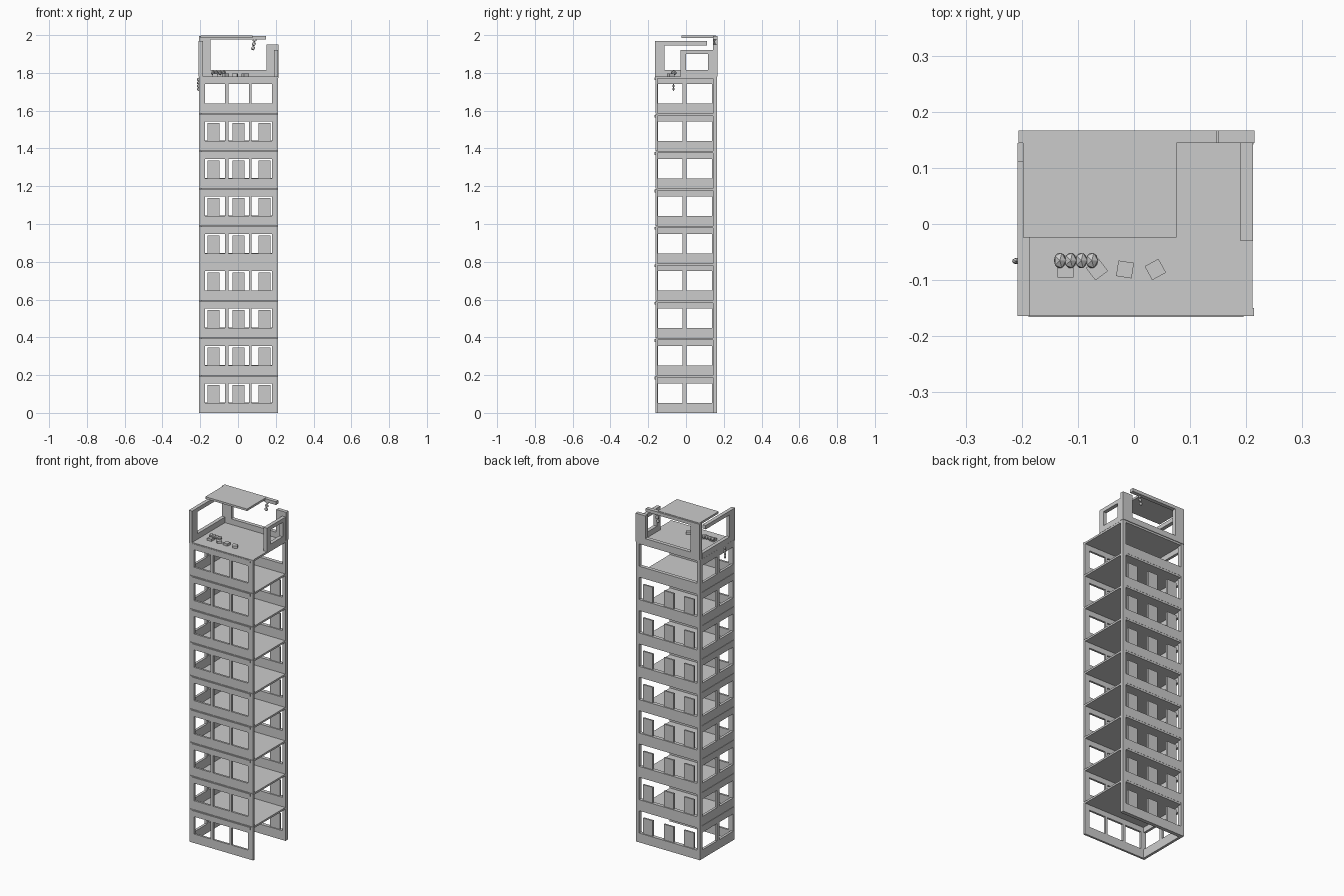
import bpy, bmesh
from mathutils import Matrix, Vector

cube = bpy.data.objects.get("Cube")
if cube:
    bpy.data.objects.remove(cube)

PITCH, FLOORS = 0.198, 9
ROOF = PITCH * FLOORS

grey = bpy.data.materials.new("concrete_grey")
grey.use_nodes = True
grey.diffuse_color = (0.6, 0.6, 0.6, 1)
grey.node_tree.nodes["Principled BSDF"].inputs["Base Color"].default_value = (0.6, 0.6, 0.6, 1)


def finish(name, bm, floors=1):
    """Turn a bmesh into an object, stacked once per floor."""
    bmesh.ops.recalc_face_normals(bm, faces=bm.faces)
    mesh = bpy.data.meshes.new(name)
    bm.to_mesh(mesh)
    bm.free()
    mesh.materials.append(grey)
    ob = bpy.data.objects.new(name, mesh)
    bpy.context.collection.objects.link(ob)
    if floors > 1:
        arr = ob.modifiers.new("storeys", "ARRAY")
        arr.count = floors
        arr.use_relative_offset = False
        arr.use_constant_offset = True
        arr.constant_offset_displace = (0, 0, PITCH)
    return ob


def box(name, x, y, z, floors=1, turn=0):
    """Box between pairs of limits, optionally turned about its own centre."""
    bm = bmesh.new()
    size = (x[1] - x[0], y[1] - y[0], z[1] - z[0], 1)
    mid = Vector((sum(x) / 2, sum(y) / 2, sum(z) / 2))
    place = Matrix.Translation(mid) @ Matrix.Rotation(turn, 4, "Z") @ Matrix.Diagonal(size)
    bmesh.ops.create_cube(bm, size=1, matrix=place)
    return finish(name, bm, floors)


def wall(name, axis, depth, us, vs, holes, floors=1):
    """Upright wall along an axis: a grid of cells with some left open."""
    bm = bmesh.new()

    def point(u, v):
        return (u, depth[0], v) if axis == "x" else (depth[0], u, v)

    for i in range(len(us) - 1):
        for j in range(len(vs) - 1):
            if (i, j) not in holes:
                corners = ((i, j), (i + 1, j), (i + 1, j + 1), (i, j + 1))
                bm.faces.new([bm.verts.new(point(us[a], vs[b])) for a, b in corners])
    bmesh.ops.remove_doubles(bm, verts=bm.verts, dist=0.0001)
    out = bmesh.ops.extrude_face_region(bm, geom=bm.faces[:])
    step = depth[1] - depth[0]
    move = (0, step, 0) if axis == "x" else (step, 0, 0)
    bmesh.ops.translate(bm, vec=move, verts=[g for g in out["geom"] if isinstance(g, bmesh.types.BMVert)])
    return finish(name, bm, floors)


def beads(name, centres, radii):
    """Row of faceted beads."""
    bm = bmesh.new()
    for c in centres:
        bmesh.ops.create_icosphere(bm, subdivisions=1, radius=1,
                                   matrix=Matrix.Translation(c) @ Matrix.Diagonal((*radii, 1)))
    return finish(name, bm)


# Storeys: windowed front and side, open back with a low sill, open left side
levels = (0, 0.053, 0.156, 0.196)
wall("front_wall", "x", (-0.162, -0.15),
     (-0.206, -0.175, -0.068, -0.05, 0.058, 0.072, 0.18, 0.213), levels,
     {(1, 1), (3, 1), (5, 1)}, FLOORS)
wall("side_wall", "y", (-0.206, -0.191),
     (-0.15, -0.148, -0.018, 0.002, 0.138, 0.142), levels, {(1, 1), (3, 1)}, FLOORS)
wall("back_wall", "x", (0.142, 0.164), (-0.206, -0.186, 0.193, 0.213),
     (0, 0.055, PITCH), {(1, 1)}, FLOORS)
box("floor_slab", (-0.192, 0.211), (-0.151, 0.163), (0.187, PITCH), FLOORS)
box("front_ledge", (-0.188, 0.195), (-0.166, -0.16), (0.178, 0.192), FLOORS)
for x in (-0.13, 0.002, 0.14):
    box("back_panel", (x - 0.032, x + 0.032), (0.148, 0.158), (0.05, 0.148), FLOORS - 1)

# Broken top storey
wall("top_back_wall", "x", (0.144, 0.167), (-0.206, -0.145, 0.15, 0.215),
     (ROOF, 1.815, 1.95), {(1, 1)})
box("top_back_pillar", (-0.206, -0.145), (0.144, 0.167), (1.95, 1.976))
box("top_back_beam", (-0.206, 0.148), (0.144, 0.167), (1.976, 1.995))
wall("top_right_wall", "y", (-0.208, -0.186), (-0.164, -0.113, 0.112, 0.144),
     (ROOF, 1.815, 1.945, 1.968), {(1, 1), (2, 1), (2, 2)})
wall("top_left_wall", "y", (0.19, 0.212), (-0.03, 0.0, 0.117, 0.146),
     (ROOF, 1.815, 1.9, 1.922), {(1, 1)})
box("top_roof_plate", (-0.198, 0.076), (-0.024, 0.158), (1.985, 1.997))
box("roof_front_edge", (-0.206, 0.214), (-0.164, -0.15), (1.772, ROOF))

# Loose rubble on the roof deck
for x, turn in ((-0.122, 0), (-0.066, 0.65), (-0.016, -0.15), (0.038, 0.5)):
    box("rubble_block", (x - 0.014, x + 0.014), (-0.095, -0.067), (ROOF, ROOF + 0.014), turn=turn)
beads("rubble_chain", [(-0.132 + 0.019 * i, -0.065, 1.8) for i in range(4)], (0.012, 0.016, 0.013))

# Broken hanging bits
beads("roof_hanging_chain", [(0.088 - 0.004 * i, 0.15, 1.975 - 0.022 * i) for i in range(3)],
      (0.012, 0.007, 0.012))
beads("side_hanging_chain", [(-0.21, -0.066, 1.765 - 0.017 * i) for i in range(4)],
      (0.008, 0.006, 0.01))
